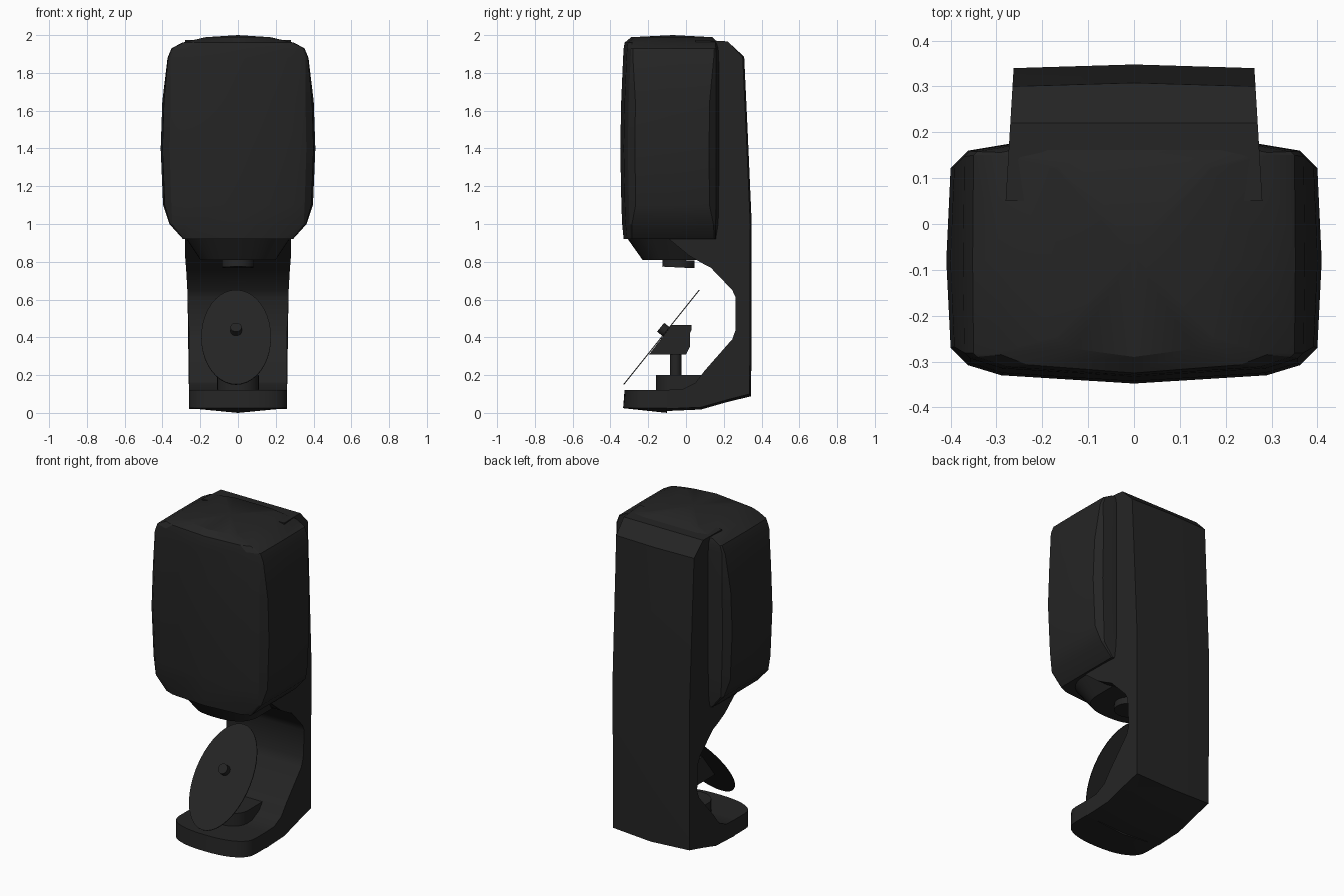
import bpy, bmesh, math
from mathutils import Matrix, Vector

cube = bpy.data.objects.get("Cube")
if cube:
    bpy.data.objects.remove(cube)

black = bpy.data.materials.new("matte_black")
black.use_nodes = True
black.diffuse_color = (0.018, 0.018, 0.018, 1)
black.node_tree.nodes["Principled BSDF"].inputs["Base Color"].default_value = black.diffuse_color


def finish(name, bm):
    bmesh.ops.recalc_face_normals(bm, faces=bm.faces)
    mesh = bpy.data.meshes.new(name)
    bm.to_mesh(mesh)
    bm.free()
    mesh.materials.append(black)
    mesh.shade_smooth()
    mesh.set_sharp_from_angle(angle=math.radians(25))
    obj = bpy.data.objects.new(name, mesh)
    bpy.context.collection.objects.link(obj)
    return obj


def loft(name, rings, tip=None, cyclic=True):
    """Skin equal-length rings; close the ends with a face, or a fan to tip."""
    bm = bmesh.new()
    rows = [[bm.verts.new(p) for p in ring] for ring in rings]
    n = len(rows[0])
    for a, b in zip(rows, rows[1:]):
        for i in range(n):
            j = (i + 1) % n
            bm.faces.new((a[i], a[j], b[j], b[i]))
    bm.faces.new(rows[0])
    if tip:
        top = bm.verts.new(tip)
        for i in range(n):
            bm.faces.new((rows[-1][i], rows[-1][(i + 1) % n], top))
    else:
        bm.faces.new(rows[-1])
    return finish(name, bm)


def d_ring(w, front, mid, back, z, power=1.0, steps=20):
    """Plan outline with a rounded front and a straight back."""
    ring = [(w, back, z)]
    for i in range(steps + 1):
        a = math.pi * i / steps
        c = math.cos(a)
        x = math.copysign(abs(c) ** power, c) * w
        ring.append((x, mid + (front - mid) * max(0, math.sin(a)) ** power, z))
    return ring + [(-w, back, z)]


def disc(name, centre, radius, depth, tilt=0, stretch=1):
    bm = bmesh.new()
    bmesh.ops.create_cone(bm, cap_ends=True, segments=40, radius1=radius,
                          radius2=radius, depth=depth)
    bm.transform(Matrix.Translation(centre) @ Matrix.Rotation(tilt, 4, 'X')
                 @ Matrix.Diagonal((1, stretch, 1, 1)))
    return finish(name, bm)


# Head: bulged box whose edge chamfers fade towards its ends
def head_ring(z, w, front, back, chamfer):
    inner = w - chamfer
    right = [(inner * 0.8, front + 0.018), (inner, front + 0.04),
             (w, front + 0.04 + chamfer), (w + chamfer * 0.25, -0.08),
             (w, back - 0.015 - chamfer), (inner, back - 0.015), (inner * 0.75, back)]
    half = [(x, y, z) for x, y in right]
    return [(0, front, z)] + half + [(-x, y, z) for x, y, z in reversed(half)]


sections = [(0.92, 0.29, -0.33, 0.17, 0.005), (1.0, 0.36, -0.338, 0.172, 0.012),
            (1.1, 0.388, -0.342, 0.174, 0.035), (1.4, 0.4, -0.348, 0.175, 0.038),
            (1.65, 0.392, -0.343, 0.175, 0.035), (1.88, 0.37, -0.333, 0.174, 0.012),
            (1.93, 0.35, -0.33, 0.173, 0.008), (1.96, 0.295, -0.325, 0.171, 0.005),
            (1.989, 0.17, -0.29, 0.14, 0.005)]
loft("head_cover", [head_ring(*s) for s in sections], tip=(0, -0.07, 2.0))

# Frame: C-shaped side profile, tapering to the back, with a faint centre ridge
profile = [(0.05, 1.973), (0.22, 1.967), (0.30, 1.885), (0.318, 1.5), (0.34, 1.0),
           (0.337, 0.1), (0.22, 0.07), (0.08, 0.03), (-0.1, 0.022),
           (-0.1, 0.122), (-0.02, 0.125), (0.05, 0.16), (0.1, 0.225), (0.245, 0.39),
           (0.263, 0.44), (0.263, 0.61), (0.245, 0.65), (0.13, 0.77), (0.09, 0.79),
           (0.02, 0.83), (-0.09, 0.92), (-0.09, 0.96), (0.05, 1.0)]


def frame_column(side):
    ring = []
    for y, z in profile:
        w = 0.26 if z < 0.5 else 0.28 - 0.06 * max(0, y - 0.05)
        if side == 0:
            y += 0.008 if y > 0.29 else 0
            z -= 0.012 if z < 0.105 else 0
        ring.append((side * w, y, z))
    return ring


loft("frame", [frame_column(s) for s in (-1, 0, 1)])

# Rounded base with a slightly domed underside
loft("base", [d_ring(0.26, -0.325, -0.2, -0.1, 0.122, 0.85),
              d_ring(0.26, -0.333, -0.2, -0.1, 0.025, 0.85)], tip=(0, -0.1, 0.0))
loft("base_pedestal", [d_ring(0.11, -0.16, -0.06, 0.13, z) for z in (0.11, 0.2)])

# Outlet hood and nozzle below the head
loft("outlet_hood", [d_ring(0.28, -0.315, -0.1, 0.08, 0.93, 0.8),
                     d_ring(0.2, -0.23, -0.08, 0.08, 0.81, 0.8)])
disc("nozzle", (0, -0.04, 0.79), 0.085, 0.04, tilt=-0.05)

# Tilted oval plate with its knob, bracket and stem
low, high = Vector((-0.01, -0.33, 0.15)), Vector((-0.01, 0.07, 0.65))
slope = high - low
tilt = math.atan2(slope.z, slope.y)
disc("oval_plate", (low + high) / 2, 0.185, 0.005, tilt, slope.length / 0.37)
disc("plate_knob", (-0.01, -0.115, 0.438), 0.03, 0.05, tilt)
bracket = [(-0.195, 0.31), (0.0, 0.31), (0.02, 0.35), (0.02, 0.42),
           (0.03, 0.44), (0.03, 0.465), (-0.075, 0.465)]
loft("plate_bracket", [[(x, y, z) for y, z in bracket] for x in (-0.06, 0.05)])
disc("bracket_stem", (0, -0.055, 0.26), 0.03, 0.14)
